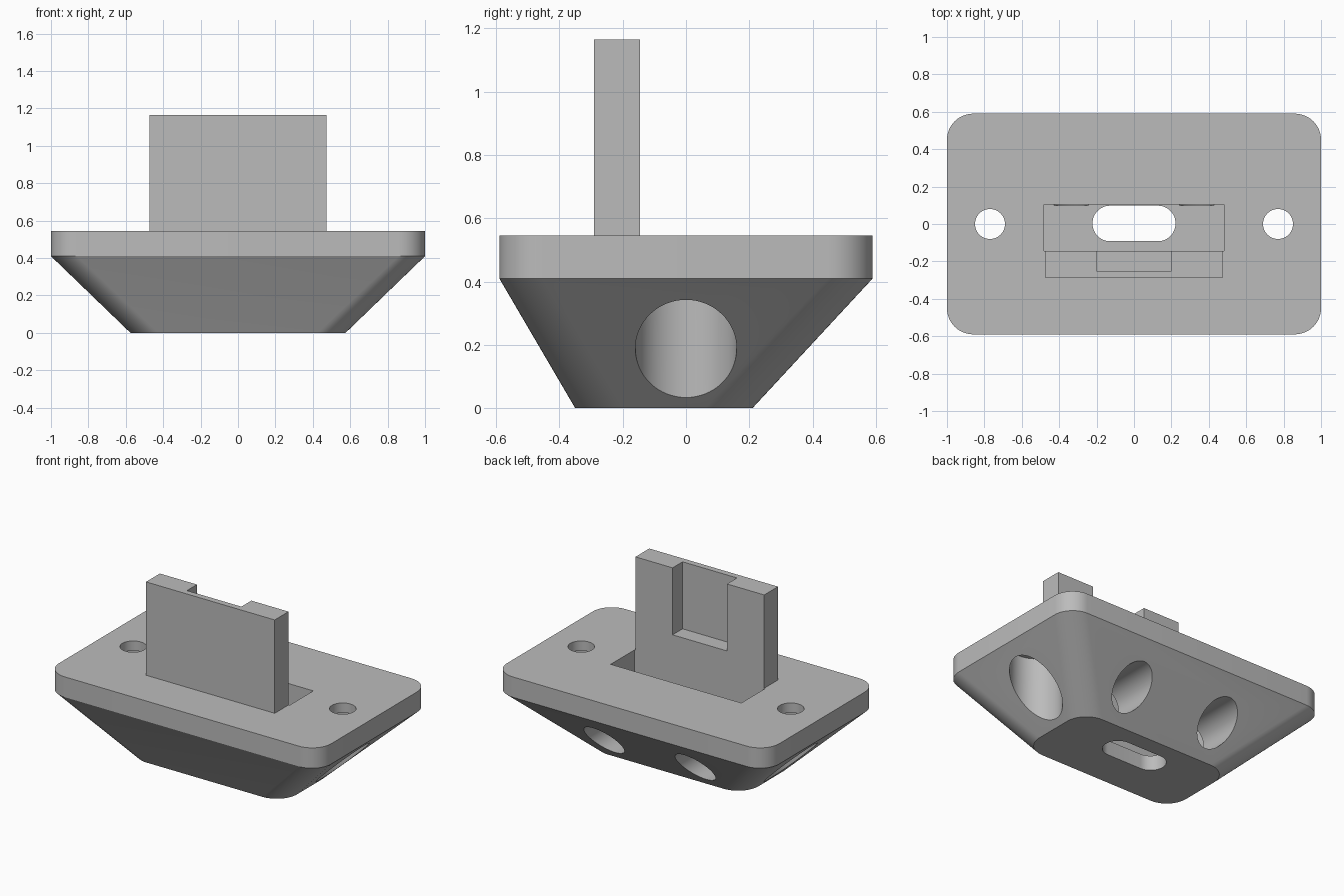
import bpy, bmesh, math
from math import cos, sin, pi

cube = bpy.data.objects.get("Cube")
if cube:
    bpy.data.objects.remove(cube, do_unlink=True)

# Single flat material
grey = bpy.data.materials.new("light_grey")
grey.use_nodes = True
colour = (0.5, 0.5, 0.5, 1)
grey.diffuse_color = colour
grey.node_tree.nodes["Principled BSDF"].inputs["Base Color"].default_value = colour


def rounded_rect(hx, hy, r, cy, z, steps=12):
    """Ring of points round a rounded rectangle, counter-clockwise."""
    ring = []
    for i, (sx, sy) in enumerate([(1, 1), (-1, 1), (-1, -1), (1, -1)]):
        for k in range(steps + 1):
            a = (i + k / steps) * pi / 2
            ring.append((sx * (hx - r) + r * cos(a), cy + sy * (hy - r) + r * sin(a), z))
    return ring


def loft(name, rings):
    """Closed solid skinned through rings of equal length."""
    bm = bmesh.new()
    loops = [[bm.verts.new(p) for p in ring] for ring in rings]
    n = len(loops[0])
    for low, high in zip(loops, loops[1:]):
        for i in range(n):
            j = (i + 1) % n
            bm.faces.new((low[i], low[j], high[j], high[i]))
    bm.faces.new(loops[0][::-1])
    bm.faces.new(loops[-1])
    bmesh.ops.recalc_face_normals(bm, faces=bm.faces)
    mesh = bpy.data.meshes.new(name)
    bm.to_mesh(mesh)
    bm.free()
    mesh.materials.append(grey)
    obj = bpy.data.objects.new(name, mesh)
    bpy.context.collection.objects.link(obj)
    return obj


def box(name, x0, x1, y0, y1, z0, z1):
    rings = [[(x0, y0, z), (x1, y0, z), (x1, y1, z), (x0, y1, z)] for z in (z0, z1)]
    return loft(name, rings)


def cylinder(name, r, start, end, axis, sides=64):
    """Cylinder along z through (x, y), or along y through (x, z)."""
    u, v = axis[1]
    rings = []
    for t in (start, end):
        ring = []
        for k in range(sides):
            p, q = u + r * cos(2 * pi * k / sides), v + r * sin(2 * pi * k / sides)
            ring.append((p, q, t) if axis[0] == "z" else (p, t, q))
        rings.append(ring)
    return loft(name, rings)


def cut(target, cutter):
    cutter.hide_render = True
    mod = target.modifiers.new("cut", "BOOLEAN")
    mod.operation, mod.solver, mod.object = "DIFFERENCE", "EXACT", cutter
    bpy.context.view_layer.objects.active = target
    bpy.ops.object.modifier_apply(modifier=mod.name)
    bpy.data.objects.remove(cutter, do_unlink=True)


def smooth(obj):
    bpy.ops.object.select_all(action="DESELECT")
    obj.select_set(True)
    bpy.context.view_layer.objects.active = obj
    bpy.ops.object.shade_smooth_by_angle(angle=math.radians(25))


# Base: rounded flange on a tapered foot that leans forward
base = loft("base", [
    rounded_rect(0.575, 0.28, 0.15, -0.07, 0),
    rounded_rect(1, 0.59, 0.14, 0, 0.41),
    rounded_rect(1, 0.59, 0.14, 0, 0.545),
])

# Pocket behind the upright, with a cable slot through its floor
cut(base, box("pocket_cutter", -0.48, 0.48, -0.145, 0.105, 0.1, 0.7))
cut(base, loft("slot_cutter", [rounded_rect(0.222, 0.095, 0.094, 0.003, z) for z in (-0.1, 0.2)]))

for side in (-1, 1):
    # Screw holes with wide clearance bores from below
    cut(base, cylinder("screw_cutter", 0.08, 0.3, 0.7, ("z", (side * 0.77, 0))))
    cut(base, cylinder("bore_cutter", 0.16, -0.1, 0.48, ("z", (side * 0.77, 0))))
    # Round ports in the sloping back, opening into the pocket
    cut(base, cylinder("port_cutter", 0.125, 0.1, 0.8, ("y", (side * 0.335, 0.185))))
smooth(base)

# Upright tongue with a notch in its back face
upright = box("upright", -0.473, 0.473, -0.29, -0.145, 0.5, 1.165)
cut(upright, box("notch_cutter", -0.2, 0.2, -0.25, 0, 0.72, 1.3))
